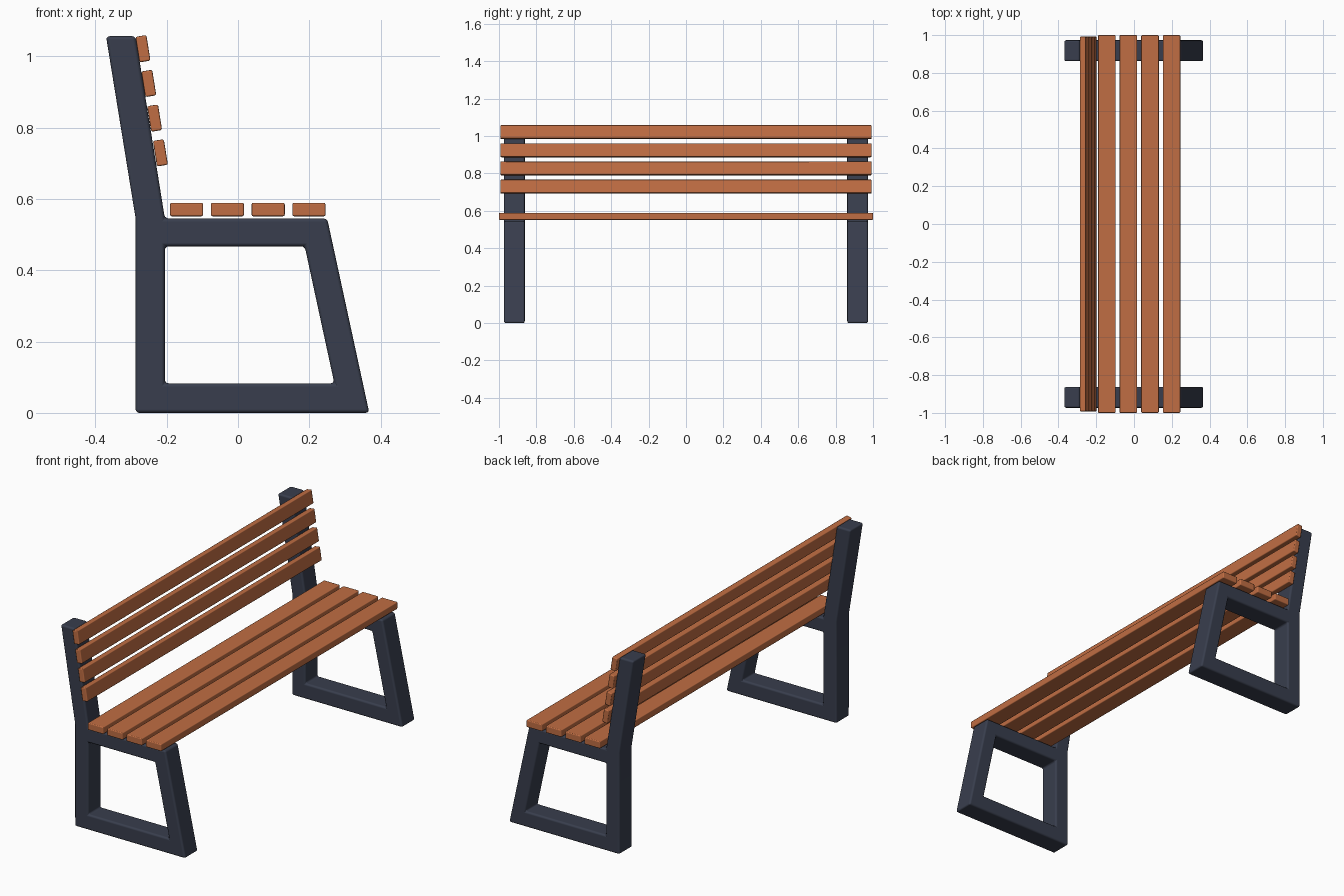
import bpy, bmesh, math
from mathutils import Matrix, Vector

if "Cube" in bpy.data.objects:
    bpy.data.objects.remove(bpy.data.objects["Cube"])


def material(name, rgb):
    m = bpy.data.materials.new(name)
    m.diffuse_color = (*rgb, 1)
    m.use_nodes = True
    m.node_tree.nodes["Principled BSDF"].inputs["Base Color"].default_value = m.diffuse_color
    return m


metal = material("dark_blue_grey_metal", (0.040, 0.048, 0.075))
wood = material("orange_brown_wood", (0.53, 0.155, 0.056))


def finish(bm, name, mat, width, segments):
    bmesh.ops.recalc_face_normals(bm, faces=bm.faces)
    me = bpy.data.meshes.new(name)
    bm.to_mesh(me)
    bm.free()
    ob = bpy.data.objects.new(name, me)
    bpy.context.collection.objects.link(ob)
    me.materials.append(mat)
    for p in me.polygons:
        p.use_smooth = True
    bev = ob.modifiers.new("rounded_edges", 'BEVEL')
    bev.width = width
    bev.segments = segments
    bev.limit_method = 'ANGLE'
    bev.angle_limit = math.radians(30)
    bev.harden_normals = True
    return ob


# Side frame profile (x, z): outline 0-6, then the opening 7-10
PROFILE = [(-0.287, 0), (0.368, 0), (0.25, 0.545), (-0.205, 0.545),
           (-0.287, 1.056), (-0.37, 1.056), (-0.287, 0.545),
           (-0.205, 0.083), (0.27, 0.083), (0.187, 0.467), (-0.205, 0.467)]
PANELS = [(0, 1, 8, 7), (1, 2, 9, 8), (2, 3, 10, 9), (0, 7, 10, 3, 6), (6, 3, 4, 5)]


def side_frame(name, y0, y1):
    bm = bmesh.new()
    v = [bm.verts.new((x, y0, z)) for x, z in PROFILE]
    faces = [bm.faces.new([v[i] for i in p]) for p in PANELS]
    ext = bmesh.ops.extrude_face_region(bm, geom=faces, use_keep_orig=True)
    moved = [g for g in ext["geom"] if isinstance(g, bmesh.types.BMVert)]
    bmesh.ops.translate(bm, verts=moved, vec=(0, y1 - y0, 0))
    finish(bm, name, metal, 0.01, 3)


side_frame("left_side_frame", -0.973, -0.862)
side_frame("right_side_frame", 0.862, 0.973)


def slat(name, centre, size, tilt=0.0):
    bm = bmesh.new()
    m = (Matrix.Translation(Vector(centre)) @ Matrix.Rotation(tilt, 4, 'Y')
         @ Matrix.Diagonal((*size, 1)))
    bmesh.ops.create_cube(bm, size=1, matrix=m)
    finish(bm, name, wood, 0.005, 2)


# Seat and tilted backrest slats
for i in range(4):
    slat(f"seat_slat_{i + 1}", (-0.144 + i * 0.1143, 0, 0.570), (0.093, 2.0, 0.038))
    slat(f"back_slat_{i + 1}", (-0.2175 - i * 0.0163, 0, 0.729 + i * 0.0973),
         (0.031, 1.984, 0.0725), -math.radians(9.1))
